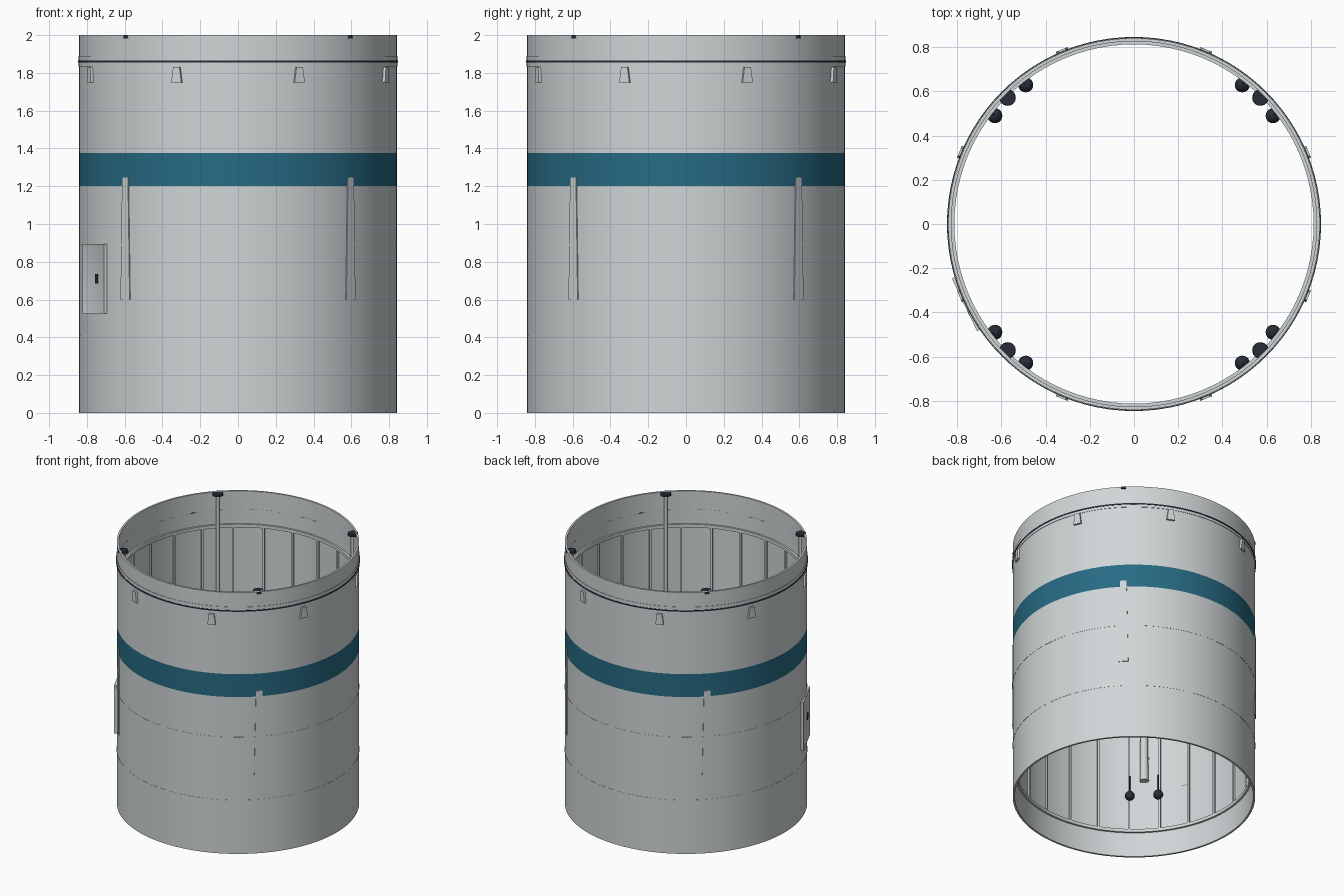
import bpy, bmesh, math
from mathutils import Matrix, Vector

if "Cube" in bpy.data.objects:
    bpy.data.objects.remove(bpy.data.objects["Cube"], do_unlink=True)

R, WALL, SEG = 0.841, 0.827, 96
parts = []


def material(name, rgb):
    m = bpy.data.materials.new(name)
    m.use_nodes = True
    m.diffuse_color = (*rgb, 1)
    m.node_tree.nodes["Principled BSDF"].inputs["Base Color"].default_value = (*rgb, 1)
    return m


GREY = material("light_grey", (0.63, 0.67, 0.68))
BLUE = material("teal_blue", (0.02, 0.145, 0.23))
DARK = material("dark_slate", (0.02, 0.027, 0.036))


def finish(name, bm, *mats):
    bmesh.ops.recalc_face_normals(bm, faces=bm.faces)
    me = bpy.data.meshes.new(name)
    bm.to_mesh(me)
    bm.free()
    for m in mats:
        me.materials.append(m)
    ob = bpy.data.objects.new(name, me)
    bpy.context.collection.objects.link(ob)
    parts.append(ob)
    return ob


def lathe(name, profile, *mats):
    """Closed (radius, height) profile spun around the z axis."""
    bm = bmesh.new()
    rings = [[bm.verts.new((r * math.cos(math.tau * i / SEG), r * math.sin(math.tau * i / SEG), z))
              for i in range(SEG)] for r, z in profile]
    for k, a in enumerate(rings):
        b = rings[(k + 1) % len(rings)]
        for i in range(SEG):
            j = (i + 1) % SEG
            bm.faces.new((a[i], a[j], b[j], b[i]))
    return finish(name, bm, *mats)


def ring(name, r0, r1, z0, z1, mat):
    return lathe(name, [(r0, z0), (r1, z0), (r1, z1), (r0, z1)], mat)


def wall_bar(name, angle, r0, r1, z0, z1, w0, w1, mat, side=0.0):
    """Bar on the wall, w0 wide at its foot and w1 at its top."""
    bm = bmesh.new()
    bmesh.ops.create_cube(bm, size=1)
    for v in bm.verts:
        top = v.co.z > 0
        v.co = Vector((r1 if v.co.x > 0 else r0,
                       side + v.co.y * (w1 if top else w0), z1 if top else z0))
    bm.transform(Matrix.Rotation(math.radians(angle), 4, "Z"))
    return finish(name, bm, mat)


def rod(name, angle, r, z0, z1, rad0, rad1, mat, sides=24):
    """Upright cylinder or cone inside the wall."""
    bm = bmesh.new()
    bmesh.ops.create_cone(bm, cap_ends=True, segments=sides, radius1=rad0, radius2=rad1, depth=z1 - z0)
    a = math.radians(angle)
    bm.transform(Matrix.Translation((r * math.cos(a), r * math.sin(a), (z0 + z1) / 2)))
    return finish(name, bm, mat)


def ball(name, angle, r, z, rad, mat):
    bm = bmesh.new()
    bmesh.ops.create_uvsphere(bm, u_segments=20, v_segments=12, radius=rad)
    a = math.radians(angle)
    bm.transform(Matrix.Translation((r * math.cos(a), r * math.sin(a), z)))
    return finish(name, bm, mat)


# Hull tube with a painted band
hull = lathe("hull", [(R, 0), (R, 1.2), (R, 1.375), (R, 2), (WALL, 2), (WALL, 0)], GREY, BLUE)
for p in hull.data.polygons:
    if 1.2 < p.center.z < 1.375 and p.center.xy.length > 0.835:
        p.material_index = 1

# Separation joint near the top and fine seams lower down
ring("joint_collar", WALL, 0.844, 1.835, 1.89, GREY)
ring("joint_seal", WALL, 0.8465, 1.855, 1.865, DARK)
for i, z in enumerate((0.41, 0.89)):
    ring(f"seam_{i}", WALL, R + 0.0012, z - 0.003, z + 0.003, GREY)

# Inner frames and stringers
for name, z in (("lower_frame", 0.2), ("upper_frame", 1.74)):
    ring(name, 0.813, 0.832, z - 0.012, z + 0.012, GREY)
for i in range(24):
    wall_bar(f"stringer_{i}", 7.5 + 15 * i, 0.814, 0.832, 0.2, 1.74, 0.014, 0.014, GREY)

# Joint clips around the outside
for i in range(8):
    wall_bar(f"joint_clip_{i}", 22.5 + 45 * i, 0.83, 0.855, 1.75, 1.832, 0.058, 0.036, GREY)

# Four pushers, each with a cover, a telescoping rod and two gas bottles
for i in range(4):
    a = 45 + 90 * i
    wall_bar(f"pusher_cover_{i}", a, 0.82, 0.846, 0.6, 1.245, 0.068, 0.044, GREY)
    rod(f"pusher_cylinder_{i}", a, 0.806, 0.59, 1.24, 0.03, 0.024, GREY)
    rod(f"pusher_rod_{i}", a, 0.806, 1.2, 1.99, 0.012, 0.012, GREY)
    rod(f"pusher_pad_{i}", a, 0.809, 1.983, 2.0, 0.037, 0.035, DARK)
    for s in (-1, 1):
        b = a + 7.1 * s
        ball(f"gas_bottle_{i}_{s}", b, 0.798, 0.47, 0.034, DARK)
        rod(f"gas_line_{i}_{s}", b, 0.806, 0.49, 0.63, 0.005, 0.005, DARK, 8)

# Access hatch: flat plate with an inset panel and a latch
HATCH = 205.5
hatch = wall_bar("access_hatch", HATCH, 0.825, 0.85, 0.525, 0.893, 0.265, 0.265, GREY)
bm = bmesh.new()
bm.from_mesh(hatch.data)
out = Vector((math.cos(math.radians(HATCH)), math.sin(math.radians(HATCH)), 0))
bm.normal_update()
front = [f for f in bm.faces if f.normal.dot(out) > 0.9]
bmesh.ops.inset_individual(bm, faces=front, thickness=0.018, depth=-0.004)
bm.to_mesh(hatch.data)
bm.free()
wall_bar("hatch_latch", HATCH, 0.84, 0.851, 0.685, 0.735, 0.028, 0.028, DARK, side=0.04)

# Smooth the round parts and keep the hard edges
bpy.ops.object.select_all(action="DESELECT")
for ob in parts:
    ob.select_set(True)
bpy.context.view_layer.objects.active = hull
bpy.ops.object.shade_smooth_by_angle(angle=math.radians(35))
